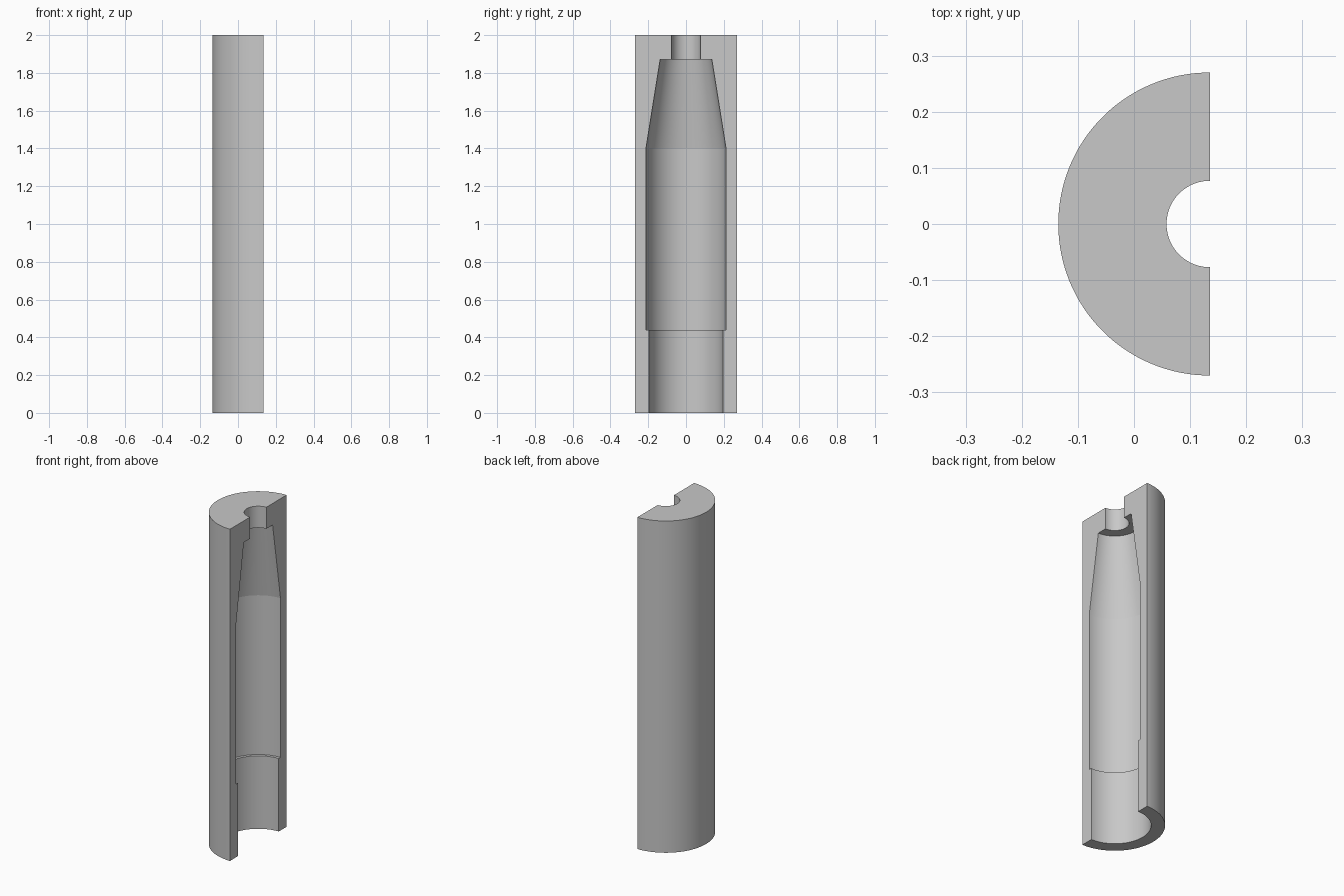
import bpy
import bmesh
from math import pi, radians, sin, cos

cube = bpy.data.objects.get("Cube")
if cube:
    bpy.data.objects.remove(cube)

AXIS_X = 0.135    # the cut plane runs through the tube's axis
SEGMENTS = 64

# Wall section as (radius, height): outer wall, then the stepped bore
SECTION = [
    (0.27, 0.0), (0.27, 2.0),       # outer wall
    (0.077, 2.0), (0.077, 1.87),    # narrow neck bore
    (0.137, 1.87), (0.212, 1.40),   # tapered shoulder
    (0.212, 0.44), (0.195, 0.44),   # main chamber and step
    (0.195, 0.0),                   # base bore
]

# Plain grey material
grey = bpy.data.materials.new("grey")
grey.use_nodes = True
colour = (0.58, 0.58, 0.58, 1.0)
grey.diffuse_color = colour
grey.node_tree.nodes["Principled BSDF"].inputs["Base Color"].default_value = colour


def half_revolve(name, section, segments):
    """Sweep a closed section half a turn about the axis, with flat cut faces."""
    bm = bmesh.new()
    rings = []
    for i in range(segments + 1):
        a = pi / 2 + pi * i / segments
        rings.append([bm.verts.new((AXIS_X + r * cos(a), r * sin(a), z))
                      for r, z in section])
    n = len(section)
    for a, b in zip(rings, rings[1:]):
        for j in range(n):
            k = (j + 1) % n
            bm.faces.new((a[j], a[k], b[k], b[j]))
    bm.faces.new(rings[0])
    bm.faces.new(rings[-1][::-1])
    bmesh.ops.recalc_face_normals(bm, faces=bm.faces)
    mesh = bpy.data.meshes.new(name)
    bm.to_mesh(mesh)
    bm.free()
    obj = bpy.data.objects.new(name, mesh)
    bpy.context.collection.objects.link(obj)
    return obj


# Half tube with the stepped, tapered cavity
shell = half_revolve("half_tube", SECTION, SEGMENTS)
shell.data.materials.append(grey)
bpy.ops.object.select_all(action="DESELECT")
shell.select_set(True)
bpy.context.view_layer.objects.active = shell
# Sharp enough to keep the shallow shoulder edge crisp
bpy.ops.object.shade_smooth_by_angle(angle=radians(6))
